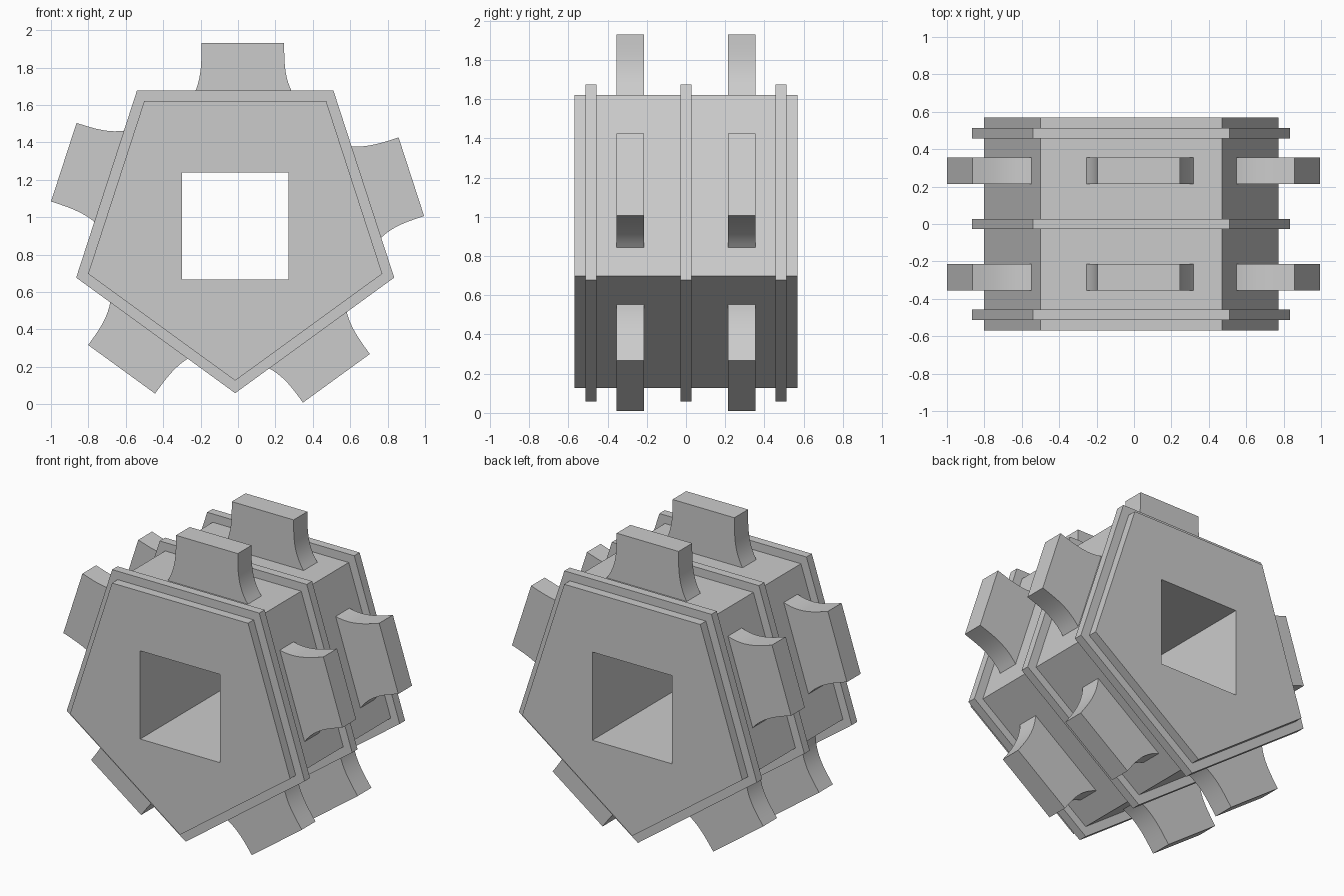
import bpy
import bmesh
from math import sin, cos, tau, radians

cube = bpy.data.objects.get("Cube")
if cube:
    bpy.data.objects.remove(cube, do_unlink=True)

CX, CZ = -0.015, 0.953      # axis of the pentagonal body

grey = bpy.data.materials.new("light grey")
grey.use_nodes = True
grey.diffuse_color = (0.6, 0.6, 0.6, 1)
grey.node_tree.nodes["Principled BSDF"].inputs["Base Color"].default_value = (0.6, 0.6, 0.6, 1)


def polygon(radius, sides, start):
    """Regular polygon outline around the axis, start in degrees."""
    return [(radius * cos(radians(start) + tau * i / sides),
             radius * sin(radians(start) + tau * i / sides)) for i in range(sides)]


def prism(name, loops, y, depth, turn=0.0):
    """Extrude closed outlines along y; inner outlines become holes."""
    curve = bpy.data.curves.new(name, 'CURVE')
    curve.dimensions = '2D'
    curve.fill_mode = 'BOTH'
    curve.extrude = depth / 2
    for loop in loops:
        spline = curve.splines.new('POLY')
        spline.points.add(len(loop) - 1)
        spline.use_cyclic_u = True
        for point, (u, v) in zip(spline.points, loop):
            point.co = (u, v, 0, 1)
    helper = bpy.data.objects.new(name + "_outline", curve)
    mesh = bpy.data.meshes.new_from_object(helper)
    bpy.data.objects.remove(helper)
    bpy.data.curves.remove(curve)
    bm = bmesh.new()
    bm.from_mesh(mesh)
    bmesh.ops.remove_doubles(bm, verts=bm.verts, dist=0.0001)
    bmesh.ops.recalc_face_normals(bm, faces=bm.faces)
    # Stand the outline up in the xz plane, turned clockwise around the axis
    for v in bm.verts:
        a, b, c = v.co
        v.co = (CX + a * cos(turn) + b * sin(turn), y - c,
                CZ - a * sin(turn) + b * cos(turn))
    bm.to_mesh(mesh)
    bm.free()
    mesh.materials.clear()
    mesh.materials.append(grey)
    obj = bpy.data.objects.new(name, mesh)
    bpy.context.collection.objects.link(obj)
    bpy.ops.object.select_all(action='DESELECT')
    obj.select_set(True)
    bpy.context.view_layer.objects.active = obj
    bpy.ops.object.shade_smooth_by_angle(angle=radians(30))
    return obj


# Body with a square shaft running through it
prism("body", [polygon(0.827, 5, -90), polygon(0.403, 4, 45)], 0, 1.14)

# Three raised flanges around the body
for y, place in ((-0.485, "front"), (0, "middle"), (0.485, "back")):
    prism(place + "_flange", [polygon(0.894, 5, -90), polygon(0.81, 5, -90)], y, 0.055)


# Lug outline: straight tip, flaring towards the root, slightly off centre
def flank(side, flare, steps=12):
    return [(0.041 + side * (0.221 + flare * (i / steps) ** 3.2),
             0.977 - 0.31 * i / steps) for i in range(steps + 1)]


lug = flank(-1, 0.06) + flank(1, 0.073)[::-1]

# Two rows of five lugs, one on each side of the pentagon
for y, row in ((-0.285, "front"), (0.285, "back")):
    for i in range(5):
        prism(f"{row}_lug_{i + 1}", [lug], y, 0.14, tau * i / 5)
